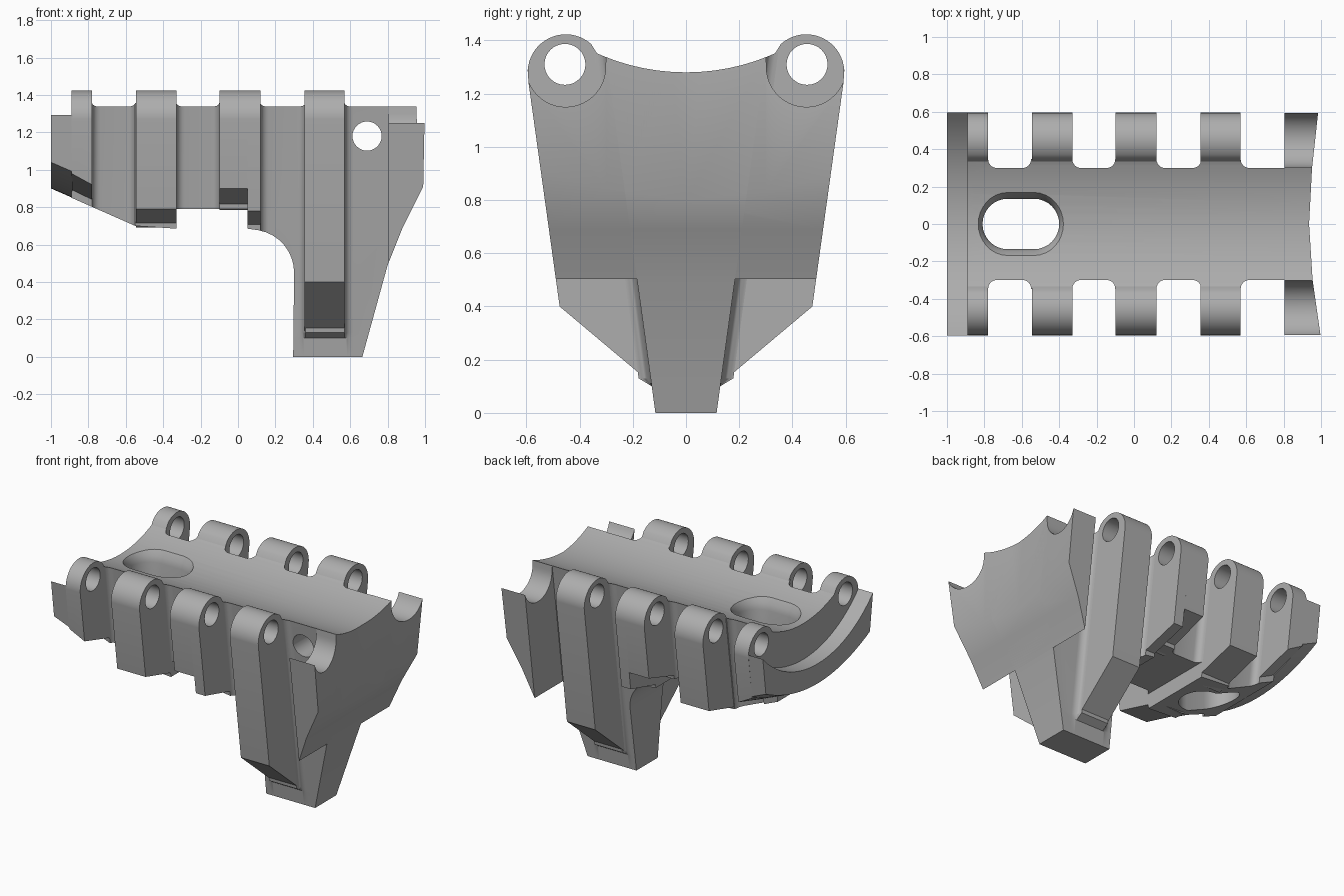
import bpy, bmesh, math

if "Cube" in bpy.data.objects:
    bpy.data.objects.remove(bpy.data.objects["Cube"], do_unlink=True)

grey = bpy.data.materials.new("plain grey")
grey.diffuse_color = (0.42, 0.42, 0.42, 1)
grey.use_nodes = True
bsdf = grey.node_tree.nodes["Principled BSDF"]
bsdf.inputs["Base Color"].default_value = (0.42, 0.42, 0.42, 1)
bsdf.inputs["Roughness"].default_value = 0.6


def loft(name, *solids):
    """Each solid is a list of rings with equal point counts, capped at both ends."""
    bm = bmesh.new()
    for rings in solids:
        vs = [[bm.verts.new(p) for p in ring] for ring in rings]
        n = len(vs[0])
        for a, b in zip(vs, vs[1:]):
            for i in range(n):
                j = (i + 1) % n
                bm.faces.new((a[i], a[j], b[j], b[i]))
        bm.faces.new(vs[0][::-1])
        bm.faces.new(vs[-1])
    bmesh.ops.recalc_face_normals(bm, faces=bm.faces)
    me = bpy.data.meshes.new(name)
    bm.to_mesh(me)
    bm.free()
    me.materials.append(grey)
    ob = bpy.data.objects.new(name, me)
    bpy.context.collection.objects.link(ob)
    return ob


def boolean(ob, cutter, op="DIFFERENCE"):
    bpy.context.view_layer.objects.active = ob
    m = ob.modifiers.new("cut", "BOOLEAN")
    m.operation, m.object, m.solver = op, cutter, "EXACT"
    bpy.ops.object.modifier_apply(modifier=m.name)


def arc(cx, cy, r, a0, a1, n):
    return [(cx + r * math.cos(math.radians(a0 + (a1 - a0) * i / n)),
             cy + r * math.sin(math.radians(a0 + (a1 - a0) * i / n))) for i in range(n + 1)]


def along_x(section, x):
    return [(x, y, z) for y, z in section]


def along_y(section, y):
    return [(x, y, z) for x, z in section]


def along_z(section, z):
    return [(x, y, z) for x, y in section]


def outer(z):
    """Half width of the tapered outer sides."""
    return 0.475 + 0.138 * (z - 0.4)


# ---- Cutters -------------------------------------------------------------
side_profile = ([(-0.89, 1.45), (-0.89, 0.85), (-0.55, 0.7), (-0.33, 0.685), (-0.33, 0.79),
                 (0.05, 0.79), (0.05, 0.685)]
                + arc(0.07, 0.45, 0.23, 80, 0, 8)
                + [(0.295, 0), (0.665, 0), (0.8, 0.49), (0.88, 0.69), (1.0, 0.93), (1.0, 1.45)])
side_cutter = loft("side_cutter", [along_y(side_profile, -0.8), along_y(side_profile, 0.8)])

channel = arc(0, 2.1, 0.82, 0, 360, 96)[:-1]
channel_cutter = loft("channel_cutter", [along_x(channel, -1.2), along_x(channel, 1.2)])

end_shape = [(0.998, -0.6), (0.955, -0.3), (0.936, 0), (0.952, 0.3), (0.985, 0.6),
             (0.99, 0.8), (1.2, 0.8), (1.2, -0.8), (1.0, -0.8)]
end_cutter = loft("end_cutter", [along_z(end_shape, -0.1), along_z(end_shape, 1.6)])


def stadium(r):
    return arc(-0.535, 0, r, -90, 90, 16) + arc(-0.675, 0, r, 90, 270, 16)


slot_cutter = loft("slot_cutter", [along_z(stadium(r), z) for z, r in
                                   ((0.5, 0.135), (1.22, 0.135), (1.26, 0.145),
                                    (1.3, 0.17), (1.45, 0.3))])

cross = arc(0.69, 1.18, 0.078, 0, 360, 32)[:-1]
cross_cutter = loft("cross_cutter", [along_y(cross, -0.8), along_y(cross, 0.8)])

pins = [arc(s * 0.455, 1.31, 0.077, 0, 360, 32)[:-1] for s in (1, -1)]
pin_cutter = loft("pin_cutter", *[[along_x(p, -1.2), along_x(p, 1.2)] for p in pins])

# ---- Core with grip leg: tapered block, filleted where the ribs join ------
fillet = 0.045
edge = [(-0.89, fillet)]
for a, b in ((-0.78, -0.55), (-0.33, -0.1), (0.12, 0.36), (0.57, 0.8)):
    edge += arc(a + fillet, fillet, fillet, 180, 270, 6)
    if b < 0.8:
        edge += arc(b - fillet, fillet, fillet, 270, 360, 6)
edge.append((1.05, 0))


def core_ring(z, flare):
    half = 0.115 + 0.138 * z
    side = [(x, half + d * flare) for x, d in edge]
    return along_z(side + [(x, -y) for x, y in reversed(side)], z)


core = loft("core_and_grip", [core_ring(-0.02, 0), core_ring(0.1, 0),
                              core_ring(0.13, 1), core_ring(1.43, 1)])
boolean(core, side_cutter, "INTERSECT")
for cutter in (channel_cutter, end_cutter, slot_cutter, cross_cutter):
    boolean(core, cutter)


# ---- Clamp ribs with rounded tops ----------------------------------------
def rib_section(inner_y, inner_z, outer_z):
    return ([(inner_y, inner_z), (outer(outer_z), outer_z)]
            + arc(0.452, 1.28, 0.143, -4, 132, 20) + [(0.335, 1.352), (0.2, 1.29)])


def rib(name, *spans):
    solids = []
    for x0, x1, sec0, sec1 in spans:
        for s in (1, -1):
            solids.append([along_x([(s * y, z) for y, z in rib_section(*sec)], x)
                           for x, sec in ((x0, sec0), (x1, sec1))])
    ob = loft(name, *solids)
    boolean(ob, pin_cutter)
    return ob


second, raised, lip = (0.17, 0.69, 0.79), (0.17, 0.785, 0.9), (0.17, 0.685, 0.78)
grip_rib = (0.1, 0.085, 0.4)
parts = [core,
         rib("end_ribs", (-0.89, -0.78, (0.17, 0.86, 0.98), (0.17, 0.81, 0.92))),
         rib("rear_ribs", (-0.545, -0.33, second, second)),
         rib("middle_ribs", (-0.1, 0.05, raised, raised)),
         rib("middle_rib_lips", (0.05, 0.12, lip, lip)),
         rib("grip_ribs", (0.355, 0.57, grip_rib, grip_rib))]


# ---- Curved plate closing the -x end -------------------------------------
def plate_section(drop):
    ys = [i / 12 - 1 for i in range(25)]
    top = [(0.596 * t, 2.1 - 0.25 - math.sqrt(0.82 ** 2 - (0.596 * t) ** 2) + 0.005) for t in ys]
    bottom = [(outer(1.04 - drop) * t, 0.9 + 0.14 * t * t - drop) for t in reversed(ys)]
    return top + bottom


parts.append(loft("curved_end_plate", [along_x(plate_section(0), -1.0),
                                       along_x(plate_section(0.05), -0.885)]))

# ---- Flange at the +x end, scooped around the pin bores ------------------
half = ([(outer(0.45), 0.45)] + arc(0.452, 1.3, 0.15, -20, -180, 20) + [(0.3, 1.4)])
flange_section = [(-y, z) for y, z in half] + half[::-1]
flange = loft("end_flange", [along_x(flange_section, 0.805), along_x(flange_section, 1.05)])
boolean(flange, side_cutter, "INTERSECT")
boolean(flange, channel_cutter)
boolean(flange, end_cutter)
parts.append(flange)

# ---- Remove cutters and smooth the curved surfaces -----------------------
for c in (side_cutter, channel_cutter, end_cutter, slot_cutter, cross_cutter, pin_cutter):
    bpy.data.objects.remove(c, do_unlink=True)
bpy.ops.object.select_all(action="DESELECT")
for ob in parts:
    ob.select_set(True)
bpy.context.view_layer.objects.active = core
bpy.ops.object.shade_smooth_by_angle(angle=math.radians(30))
